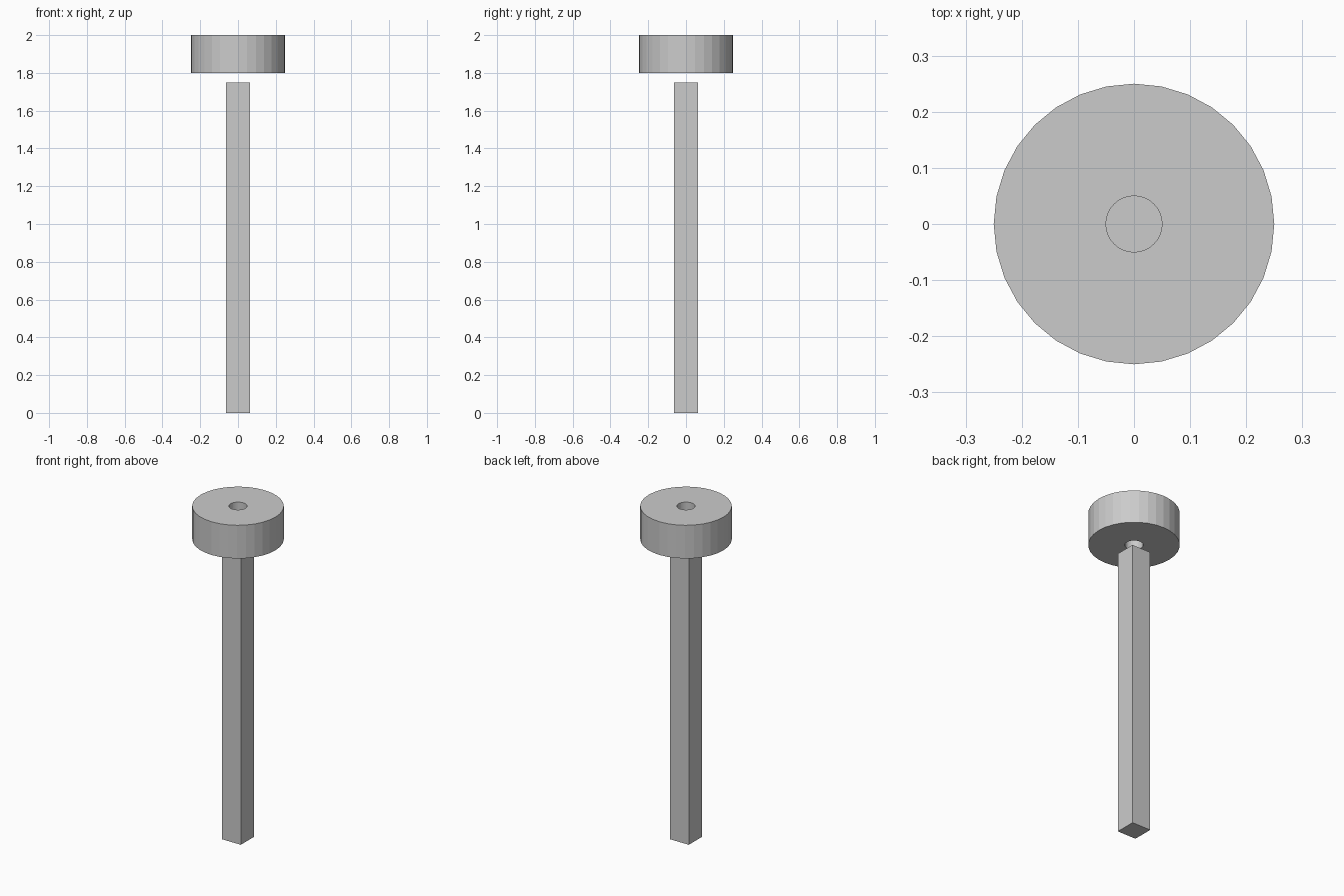
import bpy
import bmesh
from math import cos, sin, tau

cube = bpy.data.objects.get("Cube")
if cube:
    bpy.data.objects.remove(cube, do_unlink=True)

GREY = (0.6, 0.6, 0.6, 1.0)
mat = bpy.data.materials.new("plain grey")
mat.use_nodes = True
mat.diffuse_color = GREY
mat.node_tree.nodes["Principled BSDF"].inputs["Base Color"].default_value = GREY


def add_part(name, bm):
    bmesh.ops.recalc_face_normals(bm, faces=bm.faces)
    mesh = bpy.data.meshes.new(name)
    bm.to_mesh(mesh)
    bm.free()
    mesh.materials.append(mat)
    obj = bpy.data.objects.new(name, mesh)
    bpy.context.collection.objects.link(obj)
    return obj


# Square shaft standing on the ground
WIDTH, HEIGHT = 0.125, 1.75
bm = bmesh.new()
bmesh.ops.create_cube(bm, size=1)
bmesh.ops.scale(bm, vec=(WIDTH, WIDTH, HEIGHT), verts=bm.verts)
bmesh.ops.translate(bm, vec=(0, 0, HEIGHT / 2), verts=bm.verts)
add_part("shaft", bm)

# Floating round head with a hole through its middle
SIDES = 32
OUTER, HOLE, BOTTOM, TOP = 0.25, 0.05, 1.8, 2.0
bm = bmesh.new()
section = [(HOLE, BOTTOM), (OUTER, BOTTOM), (OUTER, TOP), (HOLE, TOP)]
rings = [[bm.verts.new((r * cos(tau * i / SIDES), r * sin(tau * i / SIDES), z))
          for i in range(SIDES)] for r, z in section]
for k, ring in enumerate(rings):
    after = rings[(k + 1) % len(rings)]
    for i in range(SIDES):
        j = (i + 1) % SIDES
        bm.faces.new((ring[i], ring[j], after[j], after[i]))
add_part("head", bm)
